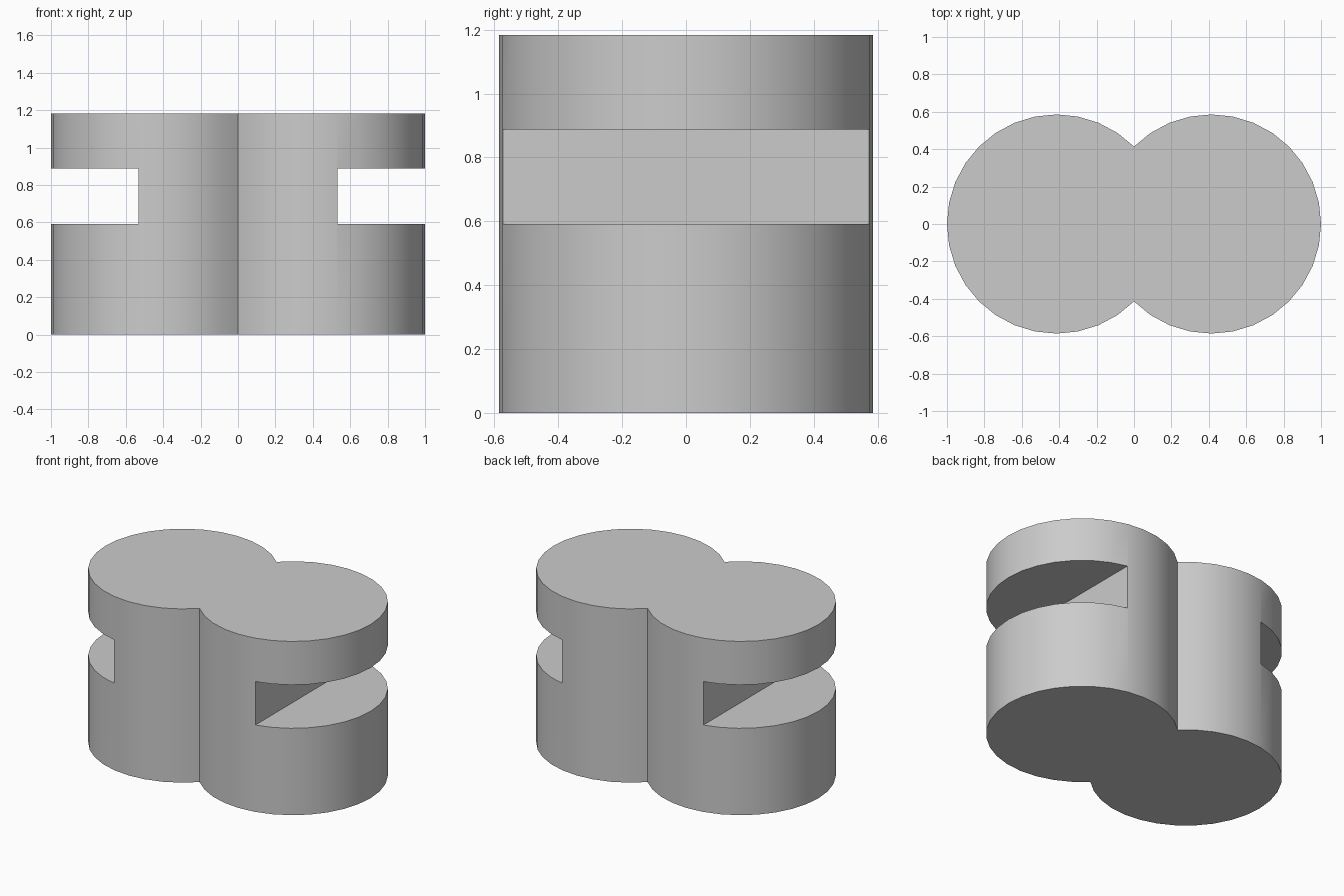
import bpy, bmesh, math

if "Cube" in bpy.data.objects:
    bpy.data.objects.remove(bpy.data.objects["Cube"])

S = 2 / 1.69            # unit height scaled so the length is 2
HEIGHT = S
RADIUS = 0.495 * S
OFFSET = 0.35 * S       # lobe centres on x
SLOT_X = 0.45 * S       # depth of the slot floor
STEP = 2 * math.pi / 32

grey = bpy.data.materials.new("light_grey")
grey.use_nodes = True
colour = (0.6, 0.6, 0.6, 1)
grey.diffuse_color = colour
grey.node_tree.nodes["Principled BSDF"].inputs["Base Color"].default_value = colour


def make_object(name, bm):
    bmesh.ops.recalc_face_normals(bm, faces=bm.faces)
    mesh = bpy.data.meshes.new(name)
    bm.to_mesh(mesh)
    bm.free()
    mesh.materials.append(grey)
    obj = bpy.data.objects.new(name, mesh)
    bpy.context.collection.objects.link(obj)
    return obj


# Double-lobed block: two overlapping round outlines, extruded upward
lobe = [(OFFSET + RADIUS * math.cos(i * STEP), RADIUS * math.sin(i * STEP))
        for i in range(-11, 12)]
waist_y = math.sqrt(RADIUS ** 2 - OFFSET ** 2)
outline = [(0, -waist_y)] + lobe + [(0, waist_y)] + [(-x, -y) for x, y in lobe]
bm = bmesh.new()
base = bm.faces.new([bm.verts.new((x, y, 0)) for x, y in outline])
top = bmesh.ops.extrude_face_region(bm, geom=[base], use_keep_orig=True)
bmesh.ops.translate(bm, vec=(0, 0, HEIGHT),
                    verts=[g for g in top["geom"] if isinstance(g, bmesh.types.BMVert)])
block = make_object("slotted_double_cylinder", bm)

# Side slots cut through the outer end of each lobe
cutters = []
for side, name in ((1, "left_slot_cutter"), (-1, "right_slot_cutter")):
    bm = bmesh.new()
    bmesh.ops.create_cube(bm, size=1)
    bmesh.ops.scale(bm, vec=(1, 2, HEIGHT / 4), verts=bm.verts)
    bmesh.ops.translate(bm, vec=(side * (SLOT_X + 0.5), 0, HEIGHT * 0.625), verts=bm.verts)
    cutter = make_object(name, bm)
    cutter.hide_render = True
    cutters.append(cutter)
    cut = block.modifiers.new(name, "BOOLEAN")
    cut.operation = "DIFFERENCE"
    cut.solver = "EXACT"
    cut.object = cutter

bpy.ops.object.select_all(action="DESELECT")
bpy.context.view_layer.objects.active = block
block.select_set(True)
for modifier in list(block.modifiers):
    bpy.ops.object.modifier_apply(modifier=modifier.name)
for cutter in cutters:
    bpy.data.objects.remove(cutter)

bpy.ops.object.shade_smooth_by_angle(angle=math.radians(30))
